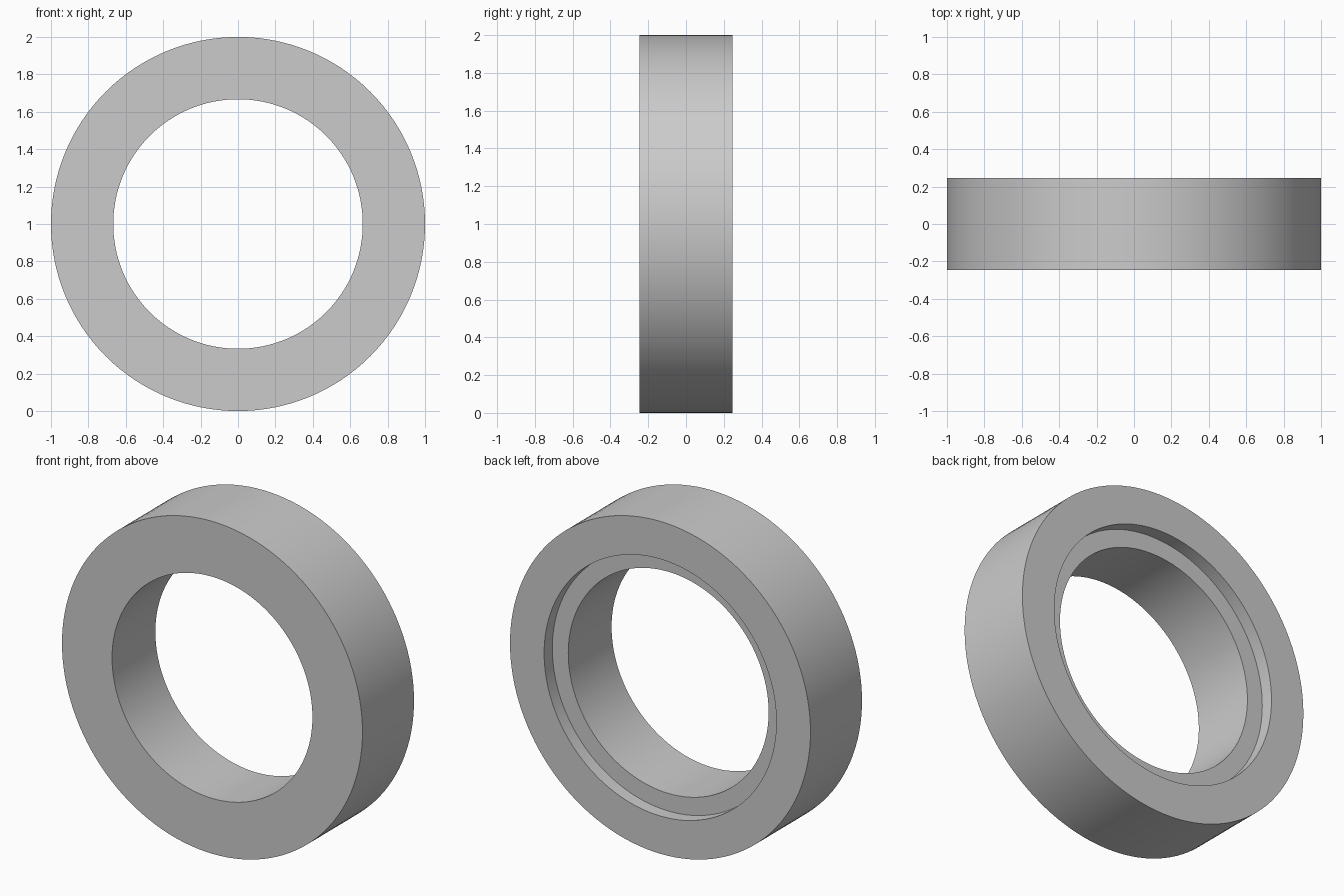
import bpy, bmesh, math
from mathutils import Matrix, Vector

cube = bpy.data.objects.get("Cube")
if cube:
    bpy.data.objects.remove(cube, do_unlink=True)

SEGMENTS = 128
OUTER, BORE, RECESS = 1.0, 0.667, 0.773
HALF = 0.245
FLOOR = HALF - 0.078

# Plain grey finish
grey = bpy.data.materials.new("plain grey")
grey.use_nodes = True
colour = (0.6, 0.6, 0.6, 1)
grey.diffuse_color = colour
grey.node_tree.nodes["Principled BSDF"].inputs["Base Color"].default_value = colour

# Ring section as (radius, y), with a shallow step at the back of the bore
profile = [(OUTER, -HALF), (OUTER, HALF), (RECESS, HALF),
           (RECESS, FLOOR), (BORE, FLOOR), (BORE, -HALF)]

# Closed section swept once around the y axis
bm = bmesh.new()
loops = []
for i in range(SEGMENTS):
    turn = Matrix.Rotation(math.tau * i / SEGMENTS, 3, 'Y')
    loops.append([bm.verts.new(turn @ Vector((r, y, 0))) for r, y in profile])
for i, loop in enumerate(loops):
    following = loops[(i + 1) % SEGMENTS]
    for j in range(len(profile)):
        k = (j + 1) % len(profile)
        bm.faces.new((loop[j], loop[k], following[k], following[j]))
bmesh.ops.recalc_face_normals(bm, faces=bm.faces)

mesh = bpy.data.meshes.new("stepped_ring")
bm.to_mesh(mesh)
bm.free()
mesh.materials.append(grey)
ring = bpy.data.objects.new("stepped_ring", mesh)
ring.location.z = OUTER
bpy.context.collection.objects.link(ring)

# Smooth walls with crisp rims
bpy.ops.object.select_all(action='DESELECT')
ring.select_set(True)
bpy.context.view_layer.objects.active = ring
bpy.ops.object.shade_smooth_by_angle(angle=math.radians(30))
